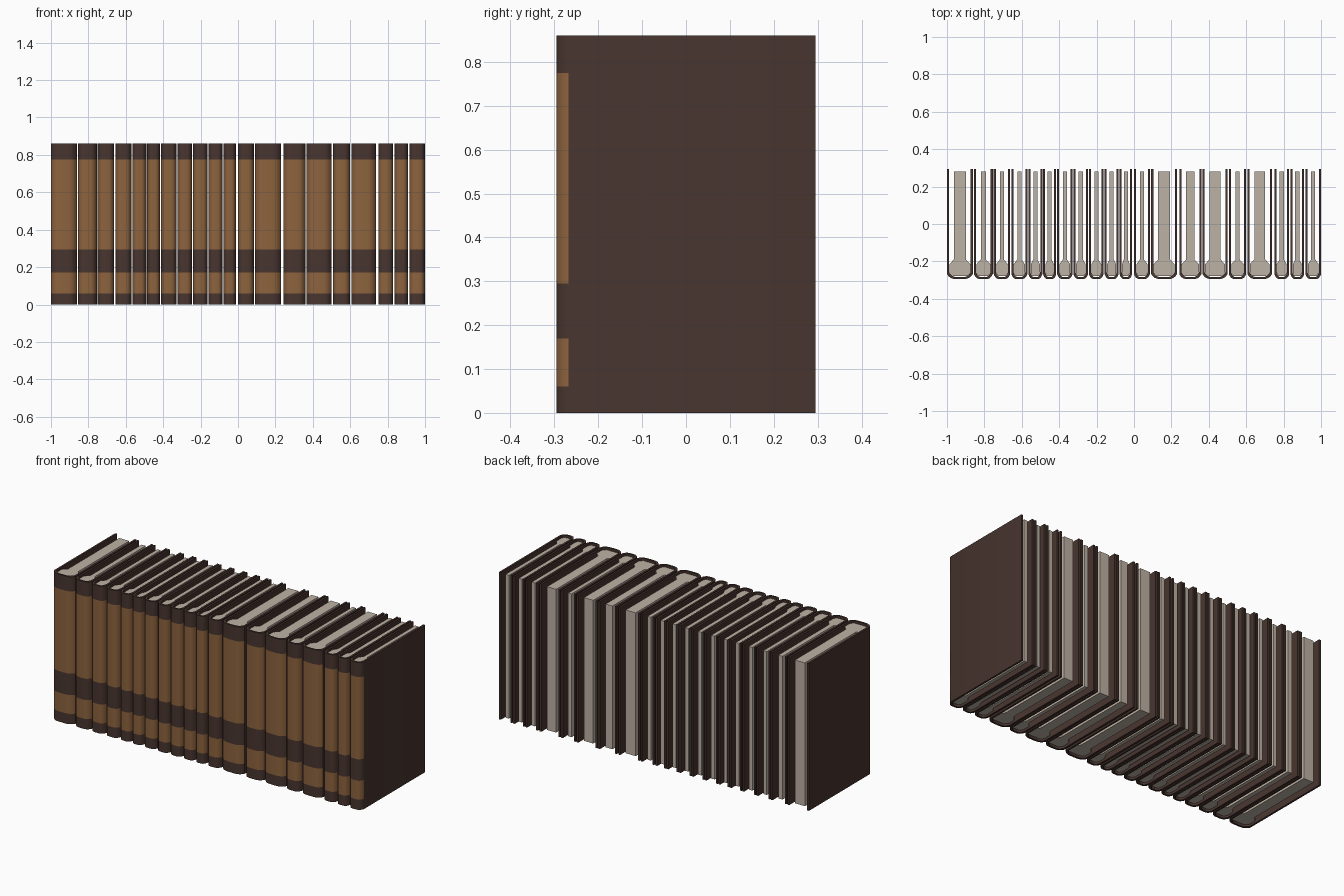
import bpy, bmesh

if "Cube" in bpy.data.objects:
    bpy.data.objects.remove(bpy.data.objects["Cube"])

H, BACK, FRONT = 0.86, 0.295, -0.295      # cover height and depth limits
SHOULDER, T = -0.268, 0.011               # where the spine curve starts, board thickness
LEVELS = [0, 0.06, 0.17, 0.295, 0.775, H]  # spine band heights

# left and right edge of every book along the shelf
BOOKS = [(-1, -.862), (-.856, -.755), (-.75, -.662), (-.656, -.57), (-.565, -.49),
         (-.486, -.416), (-.411, -.328), (-.324, -.245), (-.241, -.162), (-.157, -.082),
         (-.077, -.01), (0, .085), (.092, .23), (.242, .36), (.366, .5),
         (.507, .6), (.606, .738), (.75, .83), (.836, .91), (.916, 1)]


def material(name, rgb):
    m = bpy.data.materials.new(name)
    lin = [((c / 255 + 0.055) / 1.055) ** 2.4 for c in rgb]
    m.diffuse_color = (*lin, 1)
    m.use_nodes = True
    m.node_tree.nodes["Principled BSDF"].inputs["Base Color"].default_value = m.diffuse_color
    return m


DARK = material("dark brown leather", (72, 53, 47))
TAN = material("tan leather", (141, 99, 62))
PAPER = material("paper", (190, 178, 165))


def finish(bm, name, mats):
    bmesh.ops.recalc_face_normals(bm, faces=bm.faces)
    me = bpy.data.meshes.new(name)
    bm.to_mesh(me)
    bm.free()
    ob = bpy.data.objects.new(name, me)
    bpy.context.collection.objects.link(ob)
    for m in mats:
        me.materials.append(m)
    return ob


def u_profile(half, inset):
    """U-shaped path: left board, rounded spine, right board."""
    h = half - inset
    pts = [(-h, BACK)]
    n = 14
    for i in range(n + 1):
        t = -1 + 2 * i / n
        t = (abs(t) ** 0.6) * (1 if t > 0 else -1)   # denser near the corners
        y = SHOULDER - (SHOULDER - FRONT) * (1 - abs(t) ** 4) + inset
        pts.append((t * h, y))
    return pts + [(h, BACK)]


def make_cover(cx, half):
    bm = bmesh.new()
    loop = u_profile(half, 0) + u_profile(half, T)[::-1]
    n = len(loop)
    rings = [[bm.verts.new((cx + x, y, z)) for x, y in loop] for z in LEVELS]
    for a, b in zip(rings, rings[1:]):
        for i in range(n):
            j = (i + 1) % n
            bm.faces.new((a[i], a[j], b[j], b[i]))
    for ring in (rings[0], rings[-1]):
        for i in range(n // 2 - 1):
            bm.faces.new((ring[i], ring[i + 1], ring[n - 2 - i], ring[n - 1 - i]))
    bmesh.ops.recalc_face_normals(bm, faces=bm.faces)
    # tan panels on the outside of the spine, between the dark bands
    for f in bm.faces:
        c = f.calc_center_median()
        panel = 0.06 < c.z < 0.17 or 0.295 < c.z < 0.775
        if panel and f.normal.y < -0.05 and c.y < SHOULDER - 0.001:
            f.material_index = 1
    return finish(bm, "book_cover", [DARK, TAN])


def make_pages(cx, half):
    """Page block, narrow at the open edge and spreading out to the spine."""
    bm = bmesh.new()
    wide = half - T - 0.002
    p = max(0.011, half - 0.037)
    outline = [(p, 0.28), (p, -0.19), (wide, -0.215), (wide, -0.262),
               (wide * 0.7, -0.279)]
    outline += [(-x, y) for x, y in outline[::-1]]
    face = bm.faces.new([bm.verts.new((cx + x, y, 0.012)) for x, y in outline])
    ext = bmesh.ops.extrude_face_region(bm, geom=[face])
    top = [v for v in ext["geom"] if isinstance(v, bmesh.types.BMVert)]
    bmesh.ops.translate(bm, verts=top, vec=(0, 0, H - 0.024))
    return finish(bm, "book_pages", [PAPER])


for x0, x1 in BOOKS:
    centre, half = (x0 + x1) / 2, (x1 - x0) / 2
    cover = make_cover(centre, half)
    make_pages(centre, half)
    # smooth rounded spine with crisp board edges
    bpy.ops.object.select_all(action="DESELECT")
    cover.select_set(True)
    bpy.context.view_layer.objects.active = cover
    bpy.ops.object.shade_smooth_by_angle(angle=0.6)
